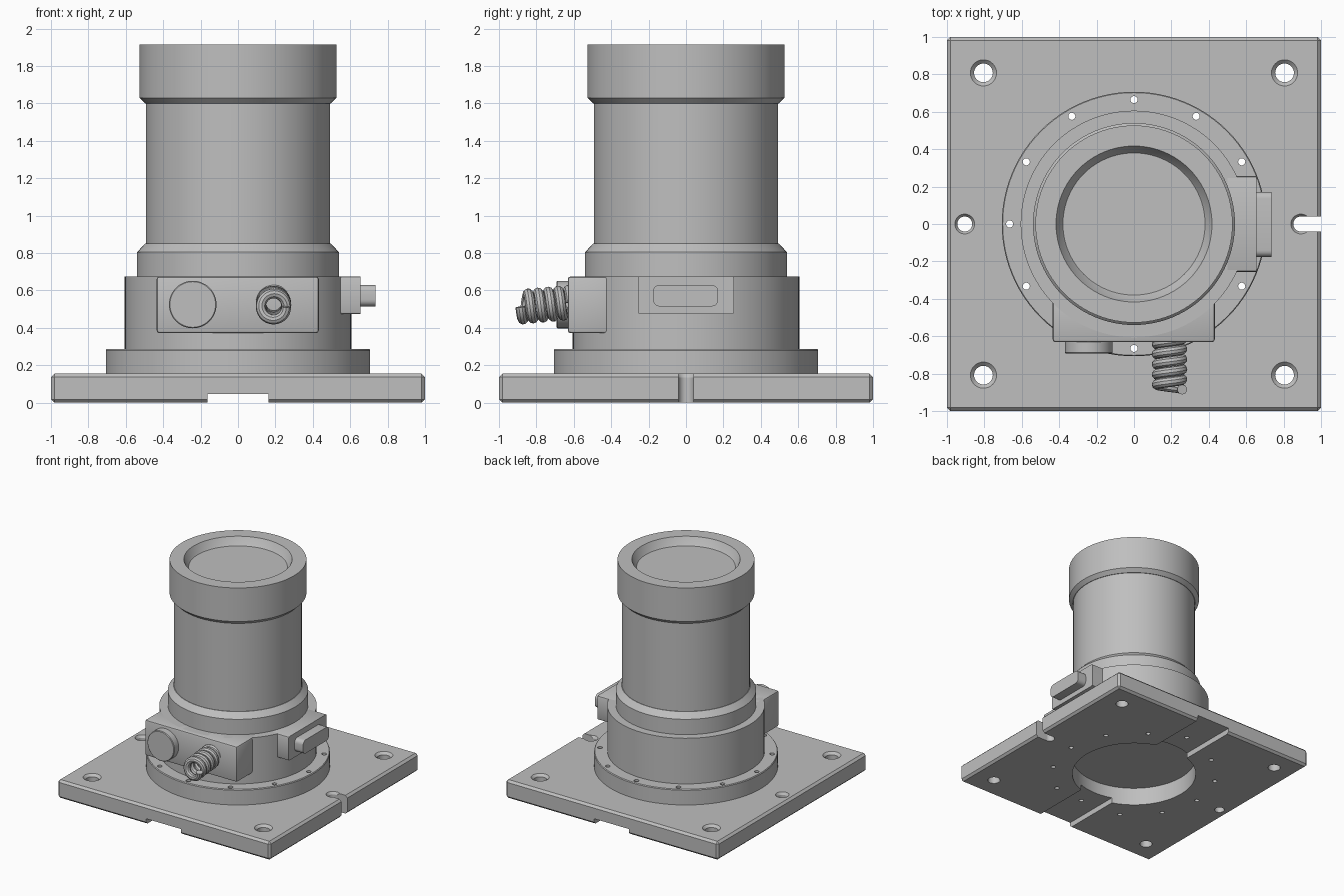
import bpy, bmesh, math
from mathutils import Matrix, Vector

cube = bpy.data.objects.get("Cube")
if cube:
    bpy.data.objects.remove(cube, do_unlink=True)

grey = bpy.data.materials.new("light grey")
grey.use_nodes = True
grey.diffuse_color = (0.52, 0.52, 0.52, 1)
grey.node_tree.nodes["Principled BSDF"].inputs["Base Color"].default_value = grey.diffuse_color


def finish(name, bm):
    bmesh.ops.recalc_face_normals(bm, faces=bm.faces)
    mesh = bpy.data.meshes.new(name)
    bm.to_mesh(mesh)
    bm.free()
    mesh.materials.append(grey)
    obj = bpy.data.objects.new(name, mesh)
    bpy.context.collection.objects.link(obj)
    return obj


def revolve(name, profile, segments=96, matrix=Matrix()):
    """Spin a (radius, height) profile that starts and ends on the axis."""
    bm = bmesh.new()
    verts = [bm.verts.new((r, 0, z)) for r, z in profile]
    edges = [bm.edges.new(pair) for pair in zip(verts, verts[1:])]
    bmesh.ops.spin(bm, geom=verts + edges, cent=(0, 0, 0), axis=(0, 0, 1),
                   angle=math.tau, steps=segments)
    bmesh.ops.remove_doubles(bm, verts=bm.verts, dist=1e-5)
    bm.transform(matrix)
    return finish(name, bm)


def box(name, low, high, bevel=0, segments=1, only_along=None):
    """Box between two corners, bevelled on all edges or those along one axis."""
    low, high = Vector(low), Vector(high)
    bm = bmesh.new()
    bmesh.ops.create_cube(bm, size=1)
    bm.transform(Matrix.Translation((low + high) / 2) @ Matrix.Diagonal((*(high - low), 1)))
    if bevel:
        edges = [e for e in bm.edges if only_along is None or
                 abs((e.verts[0].co - e.verts[1].co)[only_along]) > 1e-4]
        bmesh.ops.bevel(bm, geom=edges, offset=bevel, segments=segments,
                        profile=0.5, affect='EDGES')
    return finish(name, bm)


def cut(target, cutters):
    for cutter in cutters:
        cutter.hide_render = True
        mod = target.modifiers.new("cut", 'BOOLEAN')
        mod.operation = 'DIFFERENCE'
        mod.solver = 'EXACT'
        mod.object = cutter
    bpy.context.view_layer.update()
    graph = bpy.context.evaluated_depsgraph_get()
    mesh = bpy.data.meshes.new_from_object(target.evaluated_get(graph))
    target.modifiers.clear()
    target.data = mesh


def bore(x, y, radius, flare):
    """Cutter for a countersunk hole in the plate."""
    return revolve("hole_cutter", [(0, -0.1), (radius, -0.1), (radius, PLATE_TOP - 0.02),
                                   (flare, PLATE_TOP), (flare, PLATE_TOP + 0.02),
                                   (0, PLATE_TOP + 0.02)],
                   32, Matrix.Translation((x, y, 0)))


PLATE_TOP = 0.155

# Mounting plate
plate = box("base_plate", (-1, -1, 0), (1, 1, PLATE_TOP), 0.018)
plate_cutters = [bore(sx * 0.805, sy * 0.808, 0.05, 0.07) for sx in (-1, 1) for sy in (-1, 1)]
plate_cutters += [
    bore(-0.905, 0, 0.04, 0.053),
    bore(0.892, 0, 0.04, 0.053),
    box("slot_cutter", (0.892, -0.04, -0.1), (1.1, 0.04, 0.3)),
    box("groove_cutter", (-0.163, -1.1, -0.1), (0.163, 1.1, 0.047)),
    revolve("opening_cutter", [(0, -0.1), (0.5, -0.1), (0.5, 0.3), (0, 0.3)]),
]

# Bolt circle through flange and plate
bolt_cutters = []
for i in range(12):
    a = i * math.tau / 12
    place = Matrix.Translation((0.665 * math.cos(a), 0.665 * math.sin(a), 0))
    bolt_cutters.append(revolve("bolt_cutter", [(0, -0.1), (0.019, -0.1), (0.019, 0.4), (0, 0.4)],
                                16, place))

# Flange, drum and lens tube
flange = revolve("flange", [(0, PLATE_TOP), (0.707, PLATE_TOP), (0.707, 0.28),
                            (0.702, 0.287), (0, 0.287)])
drum = revolve("drum", [(0, 0.28), (0.606, 0.28), (0.606, 0.675), (0, 0.675)])
collar = revolve("collar", [(0, 0.66), (0.54, 0.66), (0.54, 0.805), (0.497, 0.85), (0, 0.85)])
tube = revolve("tube", [(0, 0.84), (0.493, 0.84), (0.493, 1.605), (0, 1.605)])
rim = revolve("top_rim", [(0, 1.6), (0.497, 1.6), (0.527, 1.63), (0.527, 1.915),
                          (0.417, 1.915), (0.388, 1.86), (0.38, 1.85), (0, 1.85)])

cut(plate, plate_cutters + bolt_cutters)
cut(flange, bolt_cutters)
for helper in plate_cutters + bolt_cutters:
    bpy.data.objects.remove(helper, do_unlink=True)

# Front connector housing with round cap
housing = box("connector_housing", (-0.435, -0.632, 0.372), (0.432, -0.35, 0.675), 0.015, 2)
facing_front = Matrix.Translation((-0.242, -0.6, 0.525)) @ Matrix.Rotation(math.pi / 2, 4, 'X')
cap = revolve("round_cap", [(0, 0), (0.127, 0), (0.127, 0.088), (0.122, 0.093), (0, 0.093)],
              48, facing_front)

# Side socket and plug
socket = box("side_socket", (0.5, -0.256, 0.473), (0.655, 0.256, 0.676), 0.012, 2, only_along=0)
plug = box("side_plug", (0.64, -0.176, 0.515), (0.735, 0.172, 0.63), 0.035, 5, only_along=0)

# Coiled cable, drooping slightly forward
curve = bpy.data.curves.new("coiled_cable", 'CURVE')
curve.dimensions = '3D'
curve.bevel_depth = 0.027
curve.bevel_resolution = 3
curve.use_fill_caps = True
spline = curve.splines.new('POLY')
turns, steps = 5, 28
spline.points.add(turns * steps)
for i, point in enumerate(spline.points):
    a = math.tau * i / steps
    t = i / (turns * steps)
    point.co = (0.19 + 0.068 * math.cos(a), -0.615 - 0.27 * t,
                0.537 - 0.025 * t + 0.068 * math.sin(a), 1)
curve.materials.append(grey)
cable = bpy.data.objects.new("coiled_cable", curve)
bpy.context.collection.objects.link(cable)
bpy.ops.object.select_all(action='DESELECT')
cable.select_set(True)
bpy.context.view_layer.objects.active = cable
bpy.ops.object.convert(target='MESH')

# Smooth shading with sharp edges kept
for obj in (plate, flange, drum, collar, tube, rim, housing, cap, socket, plug, cable):
    obj.select_set(True)
bpy.ops.object.shade_smooth_by_angle(angle=math.radians(30))
